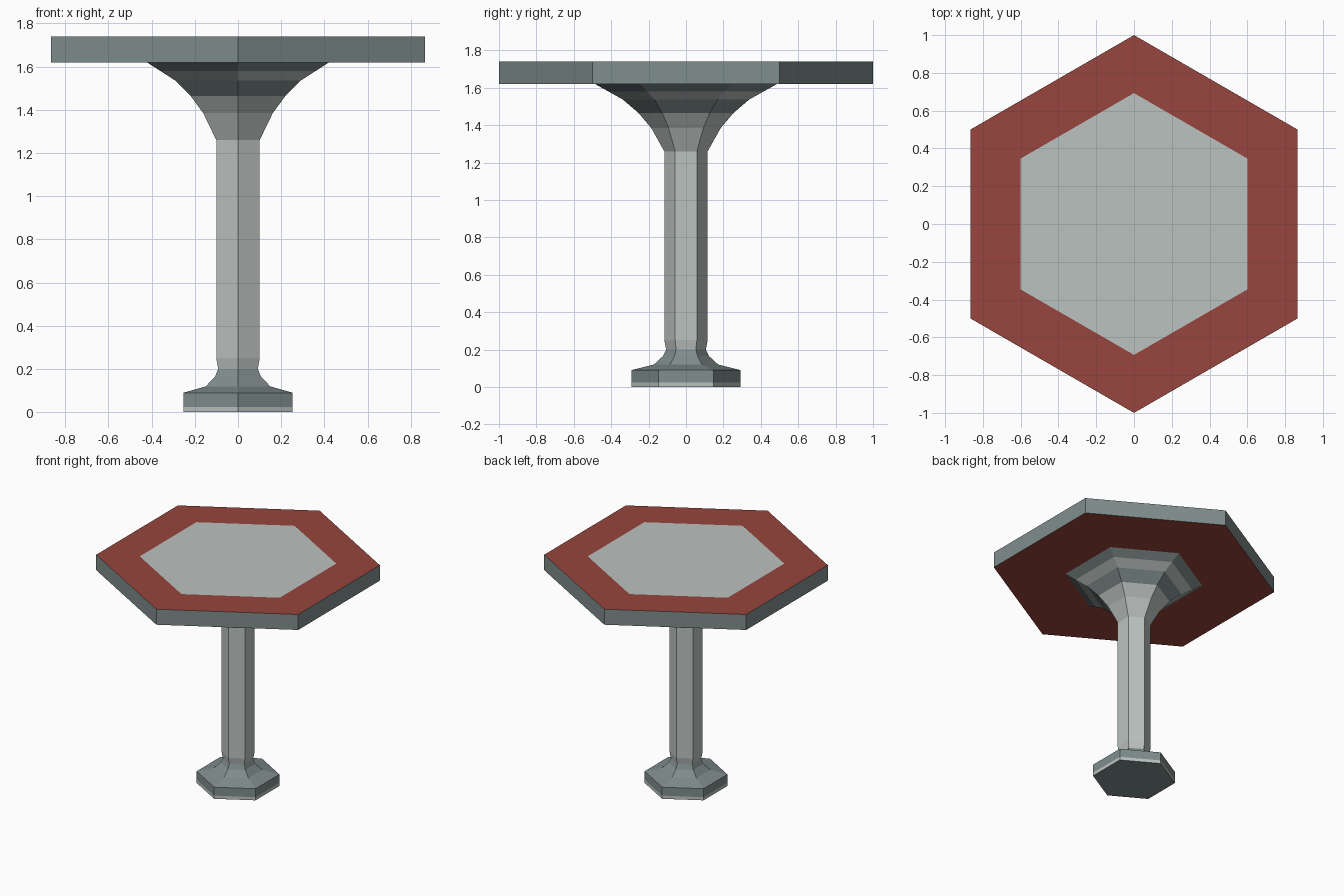
import bpy, bmesh, math

if "Cube" in bpy.data.objects:
    bpy.data.objects.remove(bpy.data.objects["Cube"])


def material(name, rgb):
    m = bpy.data.materials.new(name)
    m.diffuse_color = (*rgb, 1.0)
    m.use_nodes = True
    m.node_tree.nodes["Principled BSDF"].inputs["Base Color"].default_value = m.diffuse_color
    return m


LIGHT = material("light grey", (0.50, 0.545, 0.53))
SLATE = material("slate grey", (0.216, 0.266, 0.266))
RED = material("dark red", (0.314, 0.06, 0.048))
MATS = [LIGHT, SLATE, RED]
L, S, R = 0, 1, 2


def hex_lathe(name, profile, bands, bottom=None, top=None):
    """Stack hexagonal rings (radius, z); bands gives one colour per step."""
    bm = bmesh.new()
    rings = []
    for r, z in profile:
        angles = [math.radians(90 + 60 * k) for k in range(6)]
        rings.append([bm.verts.new((r * math.cos(a), r * math.sin(a), z)) for a in angles])
    for lower, upper, mat in zip(rings, rings[1:], bands):
        for k in range(6):
            n = (k + 1) % 6
            bm.faces.new((lower[k], lower[n], upper[n], upper[k])).material_index = mat
    if bottom is not None:
        bm.faces.new(rings[0][::-1]).material_index = bottom
    if top is not None:
        bm.faces.new(rings[-1]).material_index = top
    mesh = bpy.data.meshes.new(name)
    bm.to_mesh(mesh)
    bm.free()
    for m in MATS:
        mesh.materials.append(m)
    obj = bpy.data.objects.new(name, mesh)
    bpy.context.collection.objects.link(obj)
    return obj


# Foot: hexagonal plinth stepping in to the post
hex_lathe("foot",
          [(0.292, 0), (0.292, 0.025), (0.292, 0.09), (0.172, 0.12),
           (0.123, 0.165), (0.106, 0.20)],
          [L, S, S, S, S], bottom=S)

# Post: straight hexagonal column
hex_lathe("post", [(0.106, 0.20), (0.116, 0.25), (0.116, 1.26)], [L, L])

# Flare: trumpet-shaped support under the top
hex_lathe("flare",
          [(0.116, 1.26), (0.186, 1.385), (0.254, 1.465), (0.338, 1.537),
           (0.415, 1.58), (0.487, 1.62)],
          [L, L, S, L, S])

# Table top: slab with red border, red underside and grey inset panel
hex_lathe("table_top",
          [(1.0, 1.62), (1.0, 1.74), (0.693, 1.74)],
          [S, R], bottom=R, top=L)
